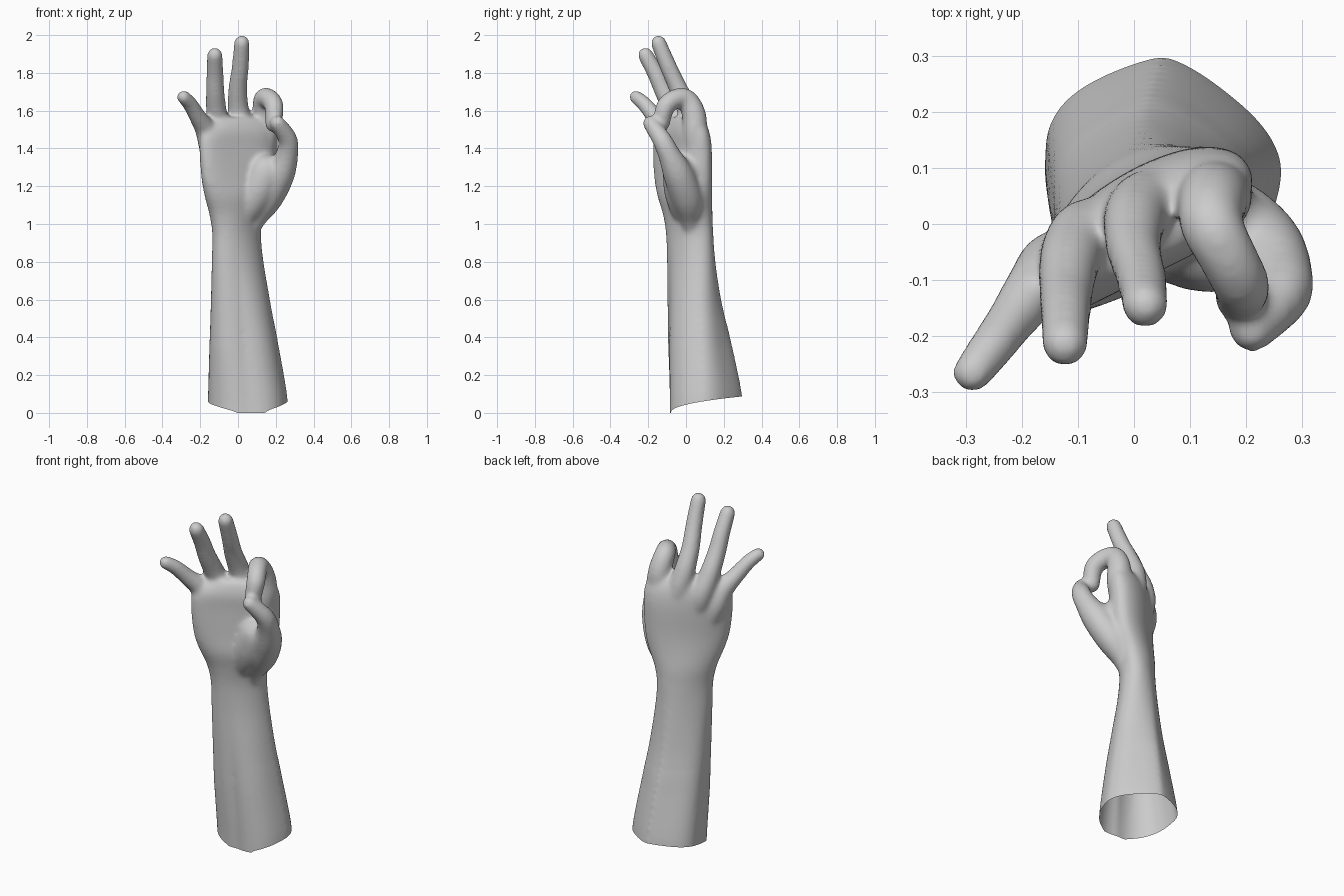
import bpy, bmesh, math
from mathutils import Vector

if "Cube" in bpy.data.objects:
    bpy.data.objects.remove(bpy.data.objects["Cube"])


def spline(pts, n):
    """Catmull-Rom samples through tuples of any length."""
    out = []
    for i in range(len(pts) - 1):
        p0, p1 = pts[max(i - 1, 0)], pts[i]
        p2, p3 = pts[i + 1], pts[min(i + 2, len(pts) - 1)]
        for k in range(n):
            t = k / n
            out.append([0.5 * (2 * b + (c - a) * t + (2 * a - 5 * b + 4 * c - d) * t * t
                               + (3 * b - a - 3 * c + d) * t ** 3)
                        for a, b, c, d in zip(p0, p1, p2, p3)])
    out.append(list(pts[-1]))
    return out


def loft(bm, rings):
    """Closed skin over a list of equal rings."""
    loops = [[bm.verts.new(p) for p in ring] for ring in rings]
    n = len(loops[0])
    for a, b in zip(loops, loops[1:]):
        for i in range(n):
            j = (i + 1) % n
            bm.faces.new((a[i], a[j], b[j], b[i]))
    bm.faces.new(loops[0][::-1])
    bm.faces.new(loops[-1])


def finger(bm, pts):
    """Round-ended tube through (x, y, z, radius) points."""
    s = [(Vector(p[:3]), p[3]) for p in spline(pts, 6)]
    d = (s[-1][0] - s[-2][0]).normalized()
    end, r = s[-1]
    for k in range(1, 6):
        a = k / 6 * math.pi / 2 + 0.1
        s.append((end + d * r * math.sin(a), r * math.cos(a)))
    rings = []
    u = Vector((1, 0, 0))
    for i, (c, r) in enumerate(s):
        t = (s[min(i + 1, len(s) - 1)][0] - s[max(i - 1, 0)][0]).normalized()
        u = (u - t * u.dot(t)).normalized()
        v = t.cross(u)
        rings.append([c + r * (math.cos(q) * u + math.sin(q) * v)
                      for q in (k * math.tau / 20 for k in range(20))])
    loft(bm, rings)


bm = bmesh.new()

# Forearm and palm: z, x min, x max, y min, y max, skew, palm hollow
SECTIONS = [
    (-0.10, -.158, .266, -.08, .305, -.08, 0), (0.05, -.157, .26, -.08, .294, -.06, 0),
    (0.40, -.148, .206, -.086, .233, .08, 0), (0.60, -.143, .170, -.09, .190, .2, 0),
    (0.80, -.139, .136, -.096, .160, .36, 0), (0.95, -.137, .122, -.106, .145, .45, 0),
    (1.05, -.152, .140, -.122, .141, .5, 0), (1.15, -.178, .180, -.157, .139, .6, .01),
    (1.25, -.195, .200, -.180, .139, .68, .03), (1.40, -.205, .210, -.189, .137, .7, .045),
    (1.48, -.198, .212, -.18, .126, .7, .042), (1.53, -.165, .195, -.14, .105, .72, .025),
    (1.565, -.11, .150, -.09, .07, .75, .005)]
rings = []
for z, x0, x1, y0, y1, skew, dent in spline(SECTIONS, 5):
    ring = []
    full = 0.027 * min(1, max(0, (0.95 - z) / 0.6))  # arm is squarer at the front
    for k in range(40):
        t = k * math.tau / 40
        hollow = dent * max(0, -math.sin(t)) ** 3
        e = full * math.cos(t - 1.2) * abs(math.sin(2 * t))
        ring.append(((x0 + x1) / 2 + ((x1 - x0) / 2 - e) * math.cos(t),
                     (y0 + y1) / 2 + ((y1 - y0) / 2 - e) * math.sin(t + skew) + hollow, z))
    rings.append(ring)
loft(bm, rings)

# Index finger, curled to the thumb
finger(bm, [(.12, .03, 1.32, .045), (.145, .046, 1.47, .064), (.14, .042, 1.58, .064),
            (.138, .0, 1.66, .057), (.168, -.06, 1.66, .053), (.192, -.11, 1.618, .051),
            (.187, -.13, 1.53, .045)])
# Middle finger
finger(bm, [(.04, .02, 1.3, .045), (.028, .032, 1.47, .066), (.002, .01, 1.6, .058),
            (-.001, -.042, 1.72, .05), (.012, -.092, 1.83, .046), (.02, -.145, 1.958, .042)])
# Ring finger
finger(bm, [(-.04, -.03, 1.28, .045), (-.08, -.018, 1.45, .065), (-.112, -.057, 1.58, .057),
            (-.121, -.117, 1.7, .05), (-.122, -.162, 1.8, .046), (-.123, -.214, 1.894, .042)])
# Little finger
finger(bm, [(-.08, -.05, 1.22, .045), (-.135, -.075, 1.39, .066), (-.17, -.108, 1.495, .057),
            (-.215, -.167, 1.57, .046), (-.254, -.22, 1.635, .041), (-.288, -.265, 1.672, .037)])
# Thumb
finger(bm, [(.06, .03, .93, .035), (.092, .025, 1.03, .06), (.155, .005, 1.14, .084),
            (.222, -.042, 1.265, .08), (.26, -.09, 1.37, .06), (.262, -.13, 1.45, .052),
            (.21, -.188, 1.533, .042)])
# Thumb ball
finger(bm, [(.0, .02, .98, .05), (.05, .0, 1.08, .085), (.105, -.015, 1.18, .102),
            (.145, -.022, 1.27, .102)])

bmesh.ops.recalc_face_normals(bm, faces=bm.faces)
mesh = bpy.data.meshes.new("hand_and_forearm")
bm.to_mesh(mesh)
bm.free()
hand = bpy.data.objects.new("hand_and_forearm", mesh)
bpy.context.collection.objects.link(hand)
bpy.context.view_layer.objects.active = hand
hand.select_set(True)

# Fuse the parts into one skin and soften the joins
fuse = hand.modifiers.new("fuse", 'REMESH')
fuse.mode = 'VOXEL'
fuse.voxel_size = 0.0095
soft = hand.modifiers.new("soften", 'SMOOTH')
soft.factor = 0.5
soft.iterations = 22
for m in ("fuse", "soften"):
    bpy.ops.object.modifier_apply(modifier=m)

# Open the arm at the bottom and give it its sloping rim
bm = bmesh.new()
bm.from_mesh(mesh)
bmesh.ops.bisect_plane(bm, geom=bm.verts[:] + bm.edges[:] + bm.faces[:],
                       plane_co=(0, 0, 0), plane_no=(0, 0, 1), clear_inner=True)
for v in bm.verts:
    if v.co.z < 0.5:
        rim = 0.087 * min(1, max(0, (v.co.y + .08) / .375)) ** 0.45
        v.co.z = rim + v.co.z * (0.5 - rim) / 0.5
bm.to_mesh(mesh)
bm.free()
bpy.ops.object.shade_smooth()
